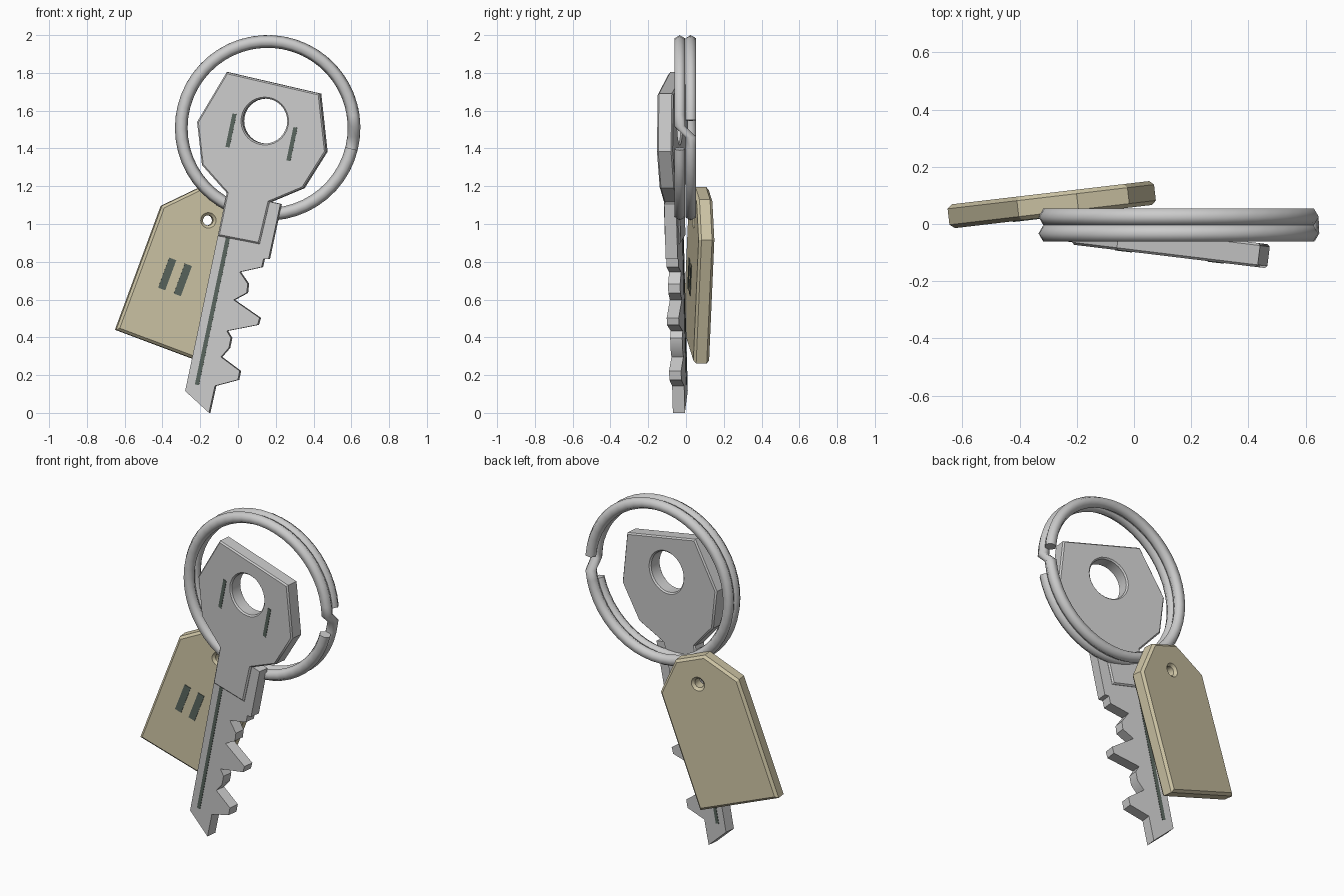
import bpy, bmesh
from math import sin, cos, radians, pi

if "Cube" in bpy.data.objects:
    bpy.data.objects.remove(bpy.data.objects["Cube"])

def material(name, rgb):
    m = bpy.data.materials.new(name)
    m.diffuse_color = (*rgb, 1)
    m.use_nodes = True
    m.node_tree.nodes["Principled BSDF"].inputs["Base Color"].default_value = m.diffuse_color
    return m

BEIGE = material("beige", (0.62, 0.56, 0.38))
DARK = material("dark", (0.10, 0.13, 0.11))
KEY = (-0.056, -0.121)     # y position and turn about z
TAG = (0.1015, 0.117)

def finish(ob, mat=None, angle=30):
    bpy.ops.object.select_all(action='DESELECT')
    ob.select_set(True)
    bpy.context.view_layer.objects.active = ob
    if ob.type == 'CURVE':
        bpy.ops.object.convert(target='MESH')
    ob = bpy.context.view_layer.objects.active
    bm = bmesh.new()
    bm.from_mesh(ob.data)
    bmesh.ops.remove_doubles(bm, verts=bm.verts, dist=1e-5)
    bmesh.ops.recalc_face_normals(bm, faces=bm.faces)
    bm.to_mesh(ob.data)
    bm.free()
    if mat:
        ob.data.materials.clear()
        ob.data.materials.append(mat)
    bpy.ops.object.shade_smooth_by_angle(angle=radians(angle))

def plate(name, outlines, half, frame, bevel=0.0, out=0.0, mat=None):
    """Upright flat plate from (x, z) outlines; inner outlines become holes."""
    c = bpy.data.curves.new(name, 'CURVE')
    c.dimensions, c.fill_mode = '2D', 'BOTH'
    c.extrude, c.bevel_depth, c.bevel_resolution, c.offset = half - bevel, bevel, 0, -bevel
    for pts in outlines:
        s = c.splines.new('POLY')
        s.points.add(len(pts) - 1)
        for p, (x, z) in zip(s.points, pts):
            p.co = (x, z, 0, 1)
        s.use_cyclic_u, s.use_smooth = True, False
    ob = bpy.data.objects.new(name, c)
    bpy.context.collection.objects.link(ob)
    ob.location.y = frame[0] - out
    ob.rotation_euler = (pi / 2, 0, frame[1])
    finish(ob, mat)

def circle(x, z, r, n=32):
    return [(x + r * cos(2 * pi * i / n), z + r * sin(2 * pi * i / n)) for i in range(n)]

def bar(x, z, w, l, tilt):
    """Rectangle outline whose long side leans right by tilt degrees."""
    s, c = sin(radians(tilt)), cos(radians(tilt))
    return [(x + a * w / 2 * c + b * l / 2 * s, z - a * w / 2 * s + b * l / 2 * c)
            for a, b in ((-1, -1), (1, -1), (1, 1), (-1, 1))]

# Key head with neck
head = [(-.056, 1.804), (.440, 1.690), (.474, 1.383), (.352, 1.19), (.172, 1.115),
        (.119, .894), (-.103, .937), (-.056, 1.165), (-.188, 1.312), (-.214, 1.54)]
plate("key_head", [head, circle(.148, 1.545, .119)], .042, KEY, bevel=.008)
for i, (x, z) in enumerate(((-.037, 1.495), (.288, 1.423))):
    plate(f"key_head_slot_{i + 1}", [bar(x, z, .022, .18, 12)], .004, KEY, out=.0405, mat=DARK)

# Toothed blade with shoulder, and its groove showing on both sides
blade = [(-.056, 1.164), (.23, 1.106), (.167, .815), (.14, .815), (.13, .772), (.013, .746),
         (.056, .683), (.05, .635), (-.019, .598), (.119, .503), (.108, .466), (-.056, .434),
         (-.034, .397), (-.045, .344), (-.087, .296), (.013, .222), (.003, .175),
         (-.119, .143), (-.151, 0), (-.278, .116)]
plate("key_blade", [blade], .032, KEY)
plate("key_groove", [bar(-.132, .54, .022, .80, 12)], .034, KEY, mat=DARK)

# Tag, laid out from its lower left corner (u across, v along)
S, C = sin(radians(20.4)), cos(radians(20.4))
def tag_xz(u, v):
    return (-.653 + u * C + v * S, .44 - u * S + v * C)

tag = [tag_xz(u, v) for u, v in ((0, 0), (.515, 0), (.515, .70), (.353, .867), (.162, .867), (0, .70))]
plate("tag", [tag, circle(*tag_xz(.2575, .714), .027, 20)], .042, TAG, bevel=.014, mat=BEIGE)
for i, u in enumerate((.155, .244)):
    plate(f"tag_stripe_{i + 1}", [bar(*tag_xz(u, .373), .04, .17, 20.4)], .004, TAG, out=.041, mat=DARK)

# Split ring: two hexagonal-section turns joined by a short step
R, T, N = .4575, .0335, 48
path = [(-14 - 345 * i / N, -.033) for i in range(N + 1)]
path += [(-366 - 349 * i / N, .025) for i in range(N + 1)]
bm = bmesh.new()
loops = []
for a, y in path:
    a = radians(a)
    loop = []
    for k in range(6):
        r = R + T * cos(k * pi / 3)
        loop.append(bm.verts.new((.157 + r * cos(a), y + T * .99 * sin(k * pi / 3), 1.509 + r * sin(a))))
    loops.append(loop)
for p, q in zip(loops, loops[1:]):
    for k in range(6):
        bm.faces.new((p[k], p[(k + 1) % 6], q[(k + 1) % 6], q[k]))
bm.faces.new(loops[0])
bm.faces.new(loops[-1])
me = bpy.data.meshes.new("split_ring")
bm.to_mesh(me)
bm.free()
ring = bpy.data.objects.new("split_ring", me)
bpy.context.collection.objects.link(ring)
finish(ring, angle=65)
